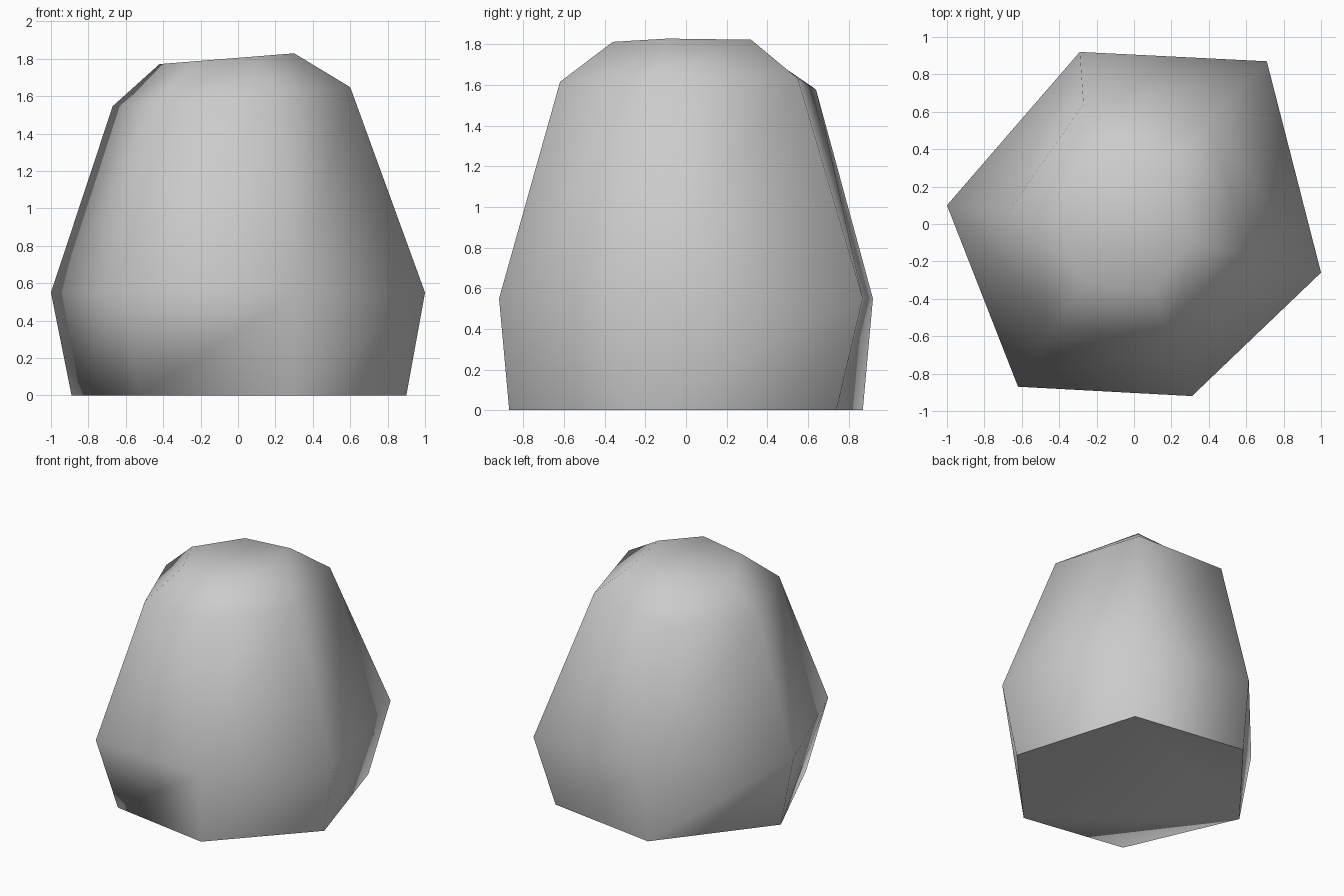
import bpy
import bmesh
import math

default_cube = bpy.data.objects.get("Cube")
if default_cube:
    bpy.data.objects.remove(default_cube, do_unlink=True)


def make_material(name, color):
    material = bpy.data.materials.new(name)
    material.use_nodes = True
    material.diffuse_color = color
    material.node_tree.nodes["Principled BSDF"].inputs["Base Color"].default_value = color
    return material


# Six-sided cross-sections: height, upward tilt along x, outline
SECTIONS = [
    (0.0, 0.0, [(.61, .74), (-.28, .87), (-.89, .1), (-.52, -.74), (.29, -.87), (.9, -.22)]),
    (0.55, 0.0, [(.71, .87), (-.29, .92), (-1, .1), (-.62, -.87), (.31, -.92), (1, -.26)]),
    (1.6, 0.08, [(.41, .55), (-.27, .64), (-.67, .07), (-.42, -.55), (.2, -.62), (.6, -.15)]),
    (1.805, 0.08, [(.23, .32), (-.17, .33), (-.42, .03), (-.26, -.32), (.1, -.36), (.3, -.09)]),
]


def loft_sections(name, sections, material):
    """Skin a stack of closed outlines and cap both ends."""
    bm = bmesh.new()
    rings = [
        [bm.verts.new((x, y, height + tilt * x)) for x, y in outline]
        for height, tilt, outline in sections
    ]
    for lower, upper in zip(rings, rings[1:]):
        count = len(lower)
        for i in range(count):
            j = (i + 1) % count
            bm.faces.new((lower[i], lower[j], upper[j], upper[i]))
    bm.faces.new(list(reversed(rings[0])))
    bm.faces.new(rings[-1])
    bmesh.ops.recalc_face_normals(bm, faces=bm.faces)

    mesh = bpy.data.meshes.new(name)
    bm.to_mesh(mesh)
    bm.free()
    mesh.materials.append(material)
    obj = bpy.data.objects.new(name, mesh)
    bpy.context.scene.collection.objects.link(obj)
    return obj


# Boulder: soft sides and crown, with a crisp edge around the flat base
stone_grey = make_material("stone_grey", (0.6, 0.6, 0.6, 1.0))
boulder = loft_sections("boulder", SECTIONS, stone_grey)
bpy.ops.object.select_all(action="DESELECT")
boulder.select_set(True)
bpy.context.view_layer.objects.active = boulder
bpy.ops.object.shade_smooth_by_angle(angle=math.radians(78))
